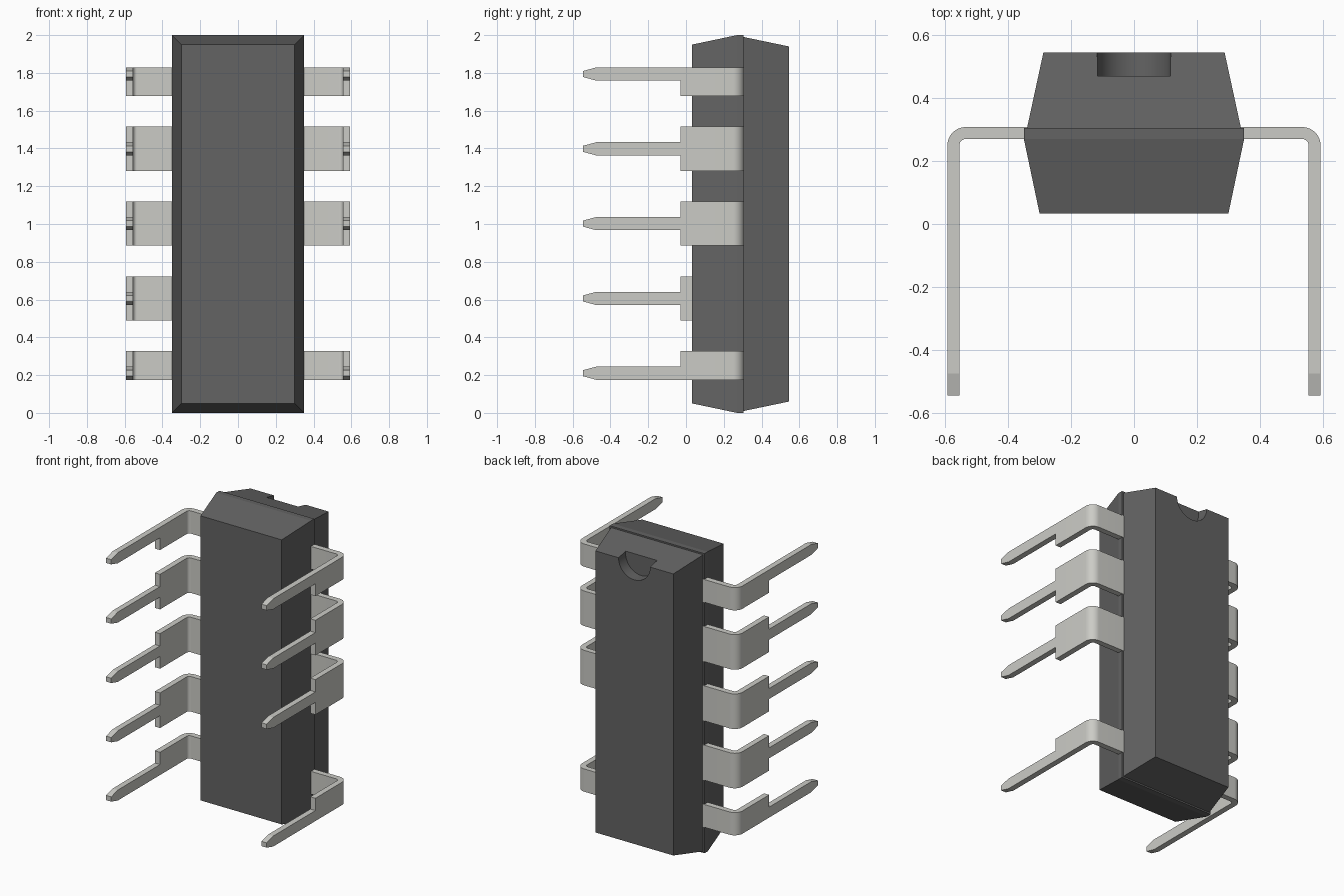
import bpy, bmesh, math
from mathutils import Vector

if "Cube" in bpy.data.objects:
    bpy.data.objects.remove(bpy.data.objects["Cube"])


def material(name, rgb):
    m = bpy.data.materials.new(name)
    m.diffuse_color = (*rgb, 1)
    m.use_nodes = True
    m.node_tree.nodes["Principled BSDF"].inputs["Base Color"].default_value = m.diffuse_color
    return m


DARK = material("dark_plastic", (0.125, 0.125, 0.125))
METAL = material("tinned_metal", (0.60, 0.60, 0.565))


def finish(bm, name, mat):
    bmesh.ops.recalc_face_normals(bm, faces=bm.faces[:])
    mesh = bpy.data.meshes.new(name)
    bm.to_mesh(mesh)
    bm.free()
    ob = bpy.data.objects.new(name, mesh)
    bpy.context.collection.objects.link(ob)
    mesh.materials.append(mat)
    return ob


def select(ob):
    bpy.ops.object.select_all(action='DESELECT')
    ob.select_set(True)
    bpy.context.view_layer.objects.active = ob


def smooth(ob):
    select(ob)
    bpy.ops.object.shade_smooth_by_angle(angle=math.radians(10))


def prism(bm, pts, depth):
    """Close a planar outline and extrude it along depth."""
    face = bm.faces.new([bm.verts.new(p) for p in pts])
    ext = bmesh.ops.extrude_face_region(bm, geom=[face], use_keep_orig=True)
    verts = [v for v in ext['geom'] if isinstance(v, bmesh.types.BMVert)]
    bmesh.ops.translate(bm, verts=verts, vec=Vector(depth))


# Body: two tapered halves, the back one slightly smaller at the parting line
def make_body():
    bm = bmesh.new()
    sections = [(0.033, 0.30, 0.95), (0.27, 0.35, 1.0), (0.305, 0.35, 1.0),
                (0.305, 0.34, 0.99), (0.545, 0.288, 0.94)]
    rings = [[bm.verts.new((sx * w, y, 1 + sz * h))
              for sx, sz in ((-1, -1), (1, -1), (1, 1), (-1, 1))]
             for y, w, h in sections]
    bm.faces.new(rings[0])
    bm.faces.new(rings[-1])
    for a, b in zip(rings, rings[1:]):
        for i in range(4):
            j = (i + 1) % 4
            bm.faces.new((a[i], a[j], b[j], b[i]))
    return finish(bm, "chip_body", DARK)


# Round orientation notch in the back face at the top end
def cut_notch(body):
    bm = bmesh.new()
    ring = [(0.117 * math.cos(t), 0.47, 1.94 + 0.117 * math.sin(t))
            for t in (2 * math.pi * i / 48 for i in range(48))]
    prism(bm, ring, (0, 0.2, 0))
    cutter = finish(bm, "notch_cutter", DARK)
    cutter.hide_render = True
    mod = body.modifiers.new("notch", 'BOOLEAN')
    mod.operation = 'DIFFERENCE'
    mod.solver = 'EXACT'
    mod.object = cutter
    select(body)
    bpy.ops.object.modifier_apply(modifier=mod.name)
    bpy.data.objects.remove(cutter)


# Lead: wide bent shoulder and a narrow pin with a tapered tip
X_OUT, X_IN, Y_OUT, Y_IN, STEP = 0.593, 0.555, 0.308, 0.27, -0.03


def arc(cx, cy, r, a0, a1, n=12):
    angles = [math.radians(a0 + (a1 - a0) * i / n) for i in range(n + 1)]
    return [(cx + r * math.cos(a), cy + r * math.sin(a)) for a in angles]


def make_lead(name, side, z, low, high):
    bm = bmesh.new()
    cx, cy = X_OUT - 0.058, Y_OUT - 0.058
    profile = ([(0.335, Y_IN), (0.335, Y_OUT)] + arc(cx, cy, 0.058, 90, 0)
               + [(X_OUT, STEP), (X_IN, STEP)] + arc(cx, cy, 0.02, 0, 90))
    prism(bm, [(side * x, y, z - low) for x, y in profile], (0, 0, low + high))
    half = [(STEP, 0.035), (-0.475, 0.035), (-0.545, 0.016)]
    outline = half + [(y, -w) for y, w in reversed(half)]
    prism(bm, [(side * X_IN, y, z + w) for y, w in outline],
          (side * (X_OUT - X_IN), 0, 0))
    smooth(finish(bm, name, METAL))


body = make_body()
cut_notch(body)
smooth(body)

for label, side in (("left", -1), ("right", 1)):
    for i in range(5):
        if side == 1 and i == 1:        # one position is left empty
            continue
        low = 0.035 if i == 0 else 0.117    # end leads have half shoulders
        high = 0.035 if i == 4 else 0.117
        make_lead(f"{label}_lead_{i + 1}", side, 1.002 + (i - 2) * 0.396, low, high)
